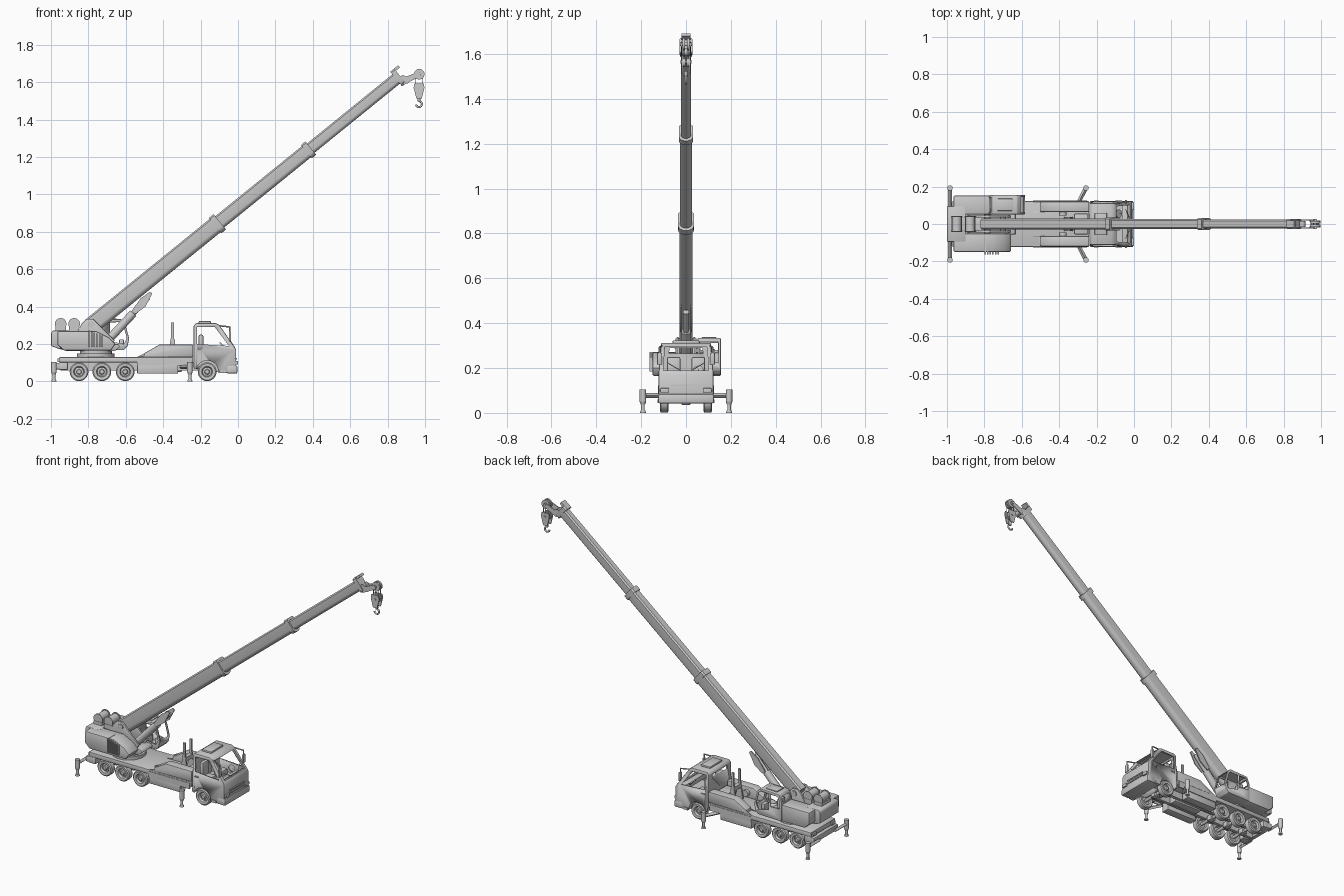
import bpy, bmesh, math
from mathutils import Vector, Matrix

if "Cube" in bpy.data.objects:
    bpy.data.objects.remove(bpy.data.objects["Cube"])

I = Matrix.Identity(4)

def finish(name, bm, M=I, bevel=0):
    bmesh.ops.recalc_face_normals(bm, faces=bm.faces[:])
    me = bpy.data.meshes.new(name)
    bm.to_mesh(me); bm.free()
    me.transform(M)
    ob = bpy.data.objects.new(name, me)
    bpy.context.collection.objects.link(ob)
    bpy.ops.object.select_all(action='DESELECT')
    bpy.context.view_layer.objects.active = ob
    ob.select_set(True)
    if bevel:
        m = ob.modifiers.new('bevel', 'BEVEL')
        m.width, m.segments = bevel, 2
        bpy.ops.object.modifier_apply(modifier='bevel')
    bpy.ops.object.shade_smooth_by_angle(angle=math.radians(35))
    return ob

def prism(name, pts, y0, y1, M=I, bevel=0):
    # extrude an x/z outline along y
    bm = bmesh.new()
    f = bm.faces.new([bm.verts.new((x, y0, z)) for x, z in pts])
    r = bmesh.ops.extrude_face_region(bm, geom=[f])
    bmesh.ops.translate(bm, verts=[v for v in r['geom'] if isinstance(v, bmesh.types.BMVert)], vec=(0, y1 - y0, 0))
    return finish(name, bm, M, bevel)

def box(name, x0, x1, y0, y1, z0, z1, bevel=0, M=I):
    return prism(name, [(x0, z0), (x1, z0), (x1, z1), (x0, z1)], y0, y1, M, bevel)

def cyl(name, p0, p1, r, r2=None, seg=24):
    p0, p1 = Vector(p0), Vector(p1)
    d = p1 - p0
    bm = bmesh.new()
    bmesh.ops.create_cone(bm, cap_ends=True, segments=seg, radius1=r, radius2=r if r2 is None else r2, depth=d.length)
    return finish(name, bm, Matrix.Translation((p0 + p1) / 2) @ d.to_track_quat('Z', 'Y').to_matrix().to_4x4())

def ycyl(name, x, z, y0, y1, r, seg=24):
    return cyl(name, (x, y0, z), (x, y1, z), r, seg=seg)

def cut(ob, *cutters):
    for c in cutters:
        bpy.ops.object.select_all(action='DESELECT')
        bpy.context.view_layer.objects.active = ob
        ob.select_set(True)
        m = ob.modifiers.new('cut', 'BOOLEAN')
        m.operation, m.object, m.solver = 'DIFFERENCE', c, 'EXACT'
        bpy.ops.object.modifier_apply(modifier='cut')
        bpy.data.objects.remove(c)

def inset(pts, k):
    cx, cz = sum(p[0] for p in pts) / len(pts), sum(p[1] for p in pts) / len(pts)
    return [(cx + (x - cx) * k, cz + (z - cz) * k) for x, z in pts]

def lathe(name, prof, M):
    # revolve (radius, y) about the y axis
    bm = bmesh.new()
    vs = [bm.verts.new((r, y, 0)) for r, y in prof]
    es = [bm.edges.new(p) for p in zip(vs, vs[1:])]
    bmesh.ops.spin(bm, geom=vs + es, cent=(0, 0, 0), axis=(0, 1, 0), angle=2 * math.pi, steps=28)
    bmesh.ops.remove_doubles(bm, verts=bm.verts[:], dist=1e-5)
    return finish(name, bm, M)

# wheels and axles
TYRE = [(0, -.016), (.011, -.016), (.014, -.008), (.024, -.005), (.029, -.018), (.044, -.02),
        (.05, -.015), (.05, .015), (.044, .02), (.028, .018), (.024, .008), (0, .008)]
for i, x in enumerate((-.85, -.728, -.603, -.165)):
    for s in (-1, 1):
        M = Matrix.Translation((x, s * .097, .052)) @ Matrix.Rotation(0 if s < 0 else math.pi, 4, 'Z')
        lathe(f'wheel_{i}_{s}', TYRE, M)
        for k in range(8):
            a = k * math.pi / 4
            ycyl('wheel_nut', x + .019 * math.cos(a), .052 + .019 * math.sin(a), s * .1, s * .106, .0025, 6)
    ycyl('axle', x, .052, -.09, .09, .01, 12)
    box('differential', x - .02, x + .02, -.02, .02, .035, .07, .006)

# chassis
box('deck', -.955, -.24, -.122, .122, .102, .13, .003)
for s in (-1, 1):
    y = sorted((s * .03, s * .05))
    box('chassis_rail', -.95, -.03, *y, .06, .102)
    y = sorted((s * .065, s * .12))
    box('side_tank', -.54, -.32, *y, .042, .102, .006)
    box('side_locker', -.955, -.91, *y, .062, .102, .003)
    box('deck_edge', -.54, -.25, *sorted((s * .118, s * .125)), .085, .122)
    prism('mudguard', [(-.545, .13), (-.5, .13), (-.5, .152), (-.42, .197), (-.24, .197), (-.24, .13)], *y, bevel=.004)
    ycyl('exhaust_tank', -.38, .16, s * .045, s * .065, .02)
    box('rear_lamp', -.965, -.955, *sorted((s * .075, s * .11)), .105, .122)
    # boom rest prongs
    prism('boom_rest', [(-.375, .13), (-.325, .13), (-.343, .24), (-.343, .315), (-.358, .315), (-.358, .24)],
          *sorted((s * .028, s * .038)))
box('boom_rest_bar', -.362, -.338, -.036, .036, .2, .225)
box('engine_cover', -.32, -.245, -.055, .055, .13, .175, .004)
box('gearbox', -.5, -.3, -.028, .028, .05, .1, .008)
box('rear_crossbeam', -.975, -.95, -.12, .12, .065, .1, .003)

# outriggers
for s in (-1, 1):
    for x, yb, xb in ((-.984, .08, -.984), (-.257, .1, -.305)):
        y = s * .192
        cyl('outrigger_beam', (xb, s * yb, .077), (x, y, .077), .011, seg=4)
        cyl('outrigger_leg', (x, y, .05), (x, y, .104), .0145)
        cyl('outrigger_collar', (x, y, .038), (x, y, .05), .01, .0145)
        cyl('outrigger_rod', (x, y, .006), (x, y, .04), .008)
        cyl('outrigger_pad', (x, y, 0), (x, y, .01), .0135, .011)

# driver cab, hollow with open windows
CAB = [(-.237, .07), (-.237, .3), (-.225, .312), (-.12, .312), (-.1, .302), (-.018, .185), (-.01, .17), (-.01, .05), (-.08, .045)]
cab = prism('driver_cab', CAB, -.122, .122, bevel=.006)
room = [(-.228, .13), (-.228, .302), (-.118, .302), (-.03, .183), (-.024, .13)]
cut(cab, prism('c', room, -.112, .112),
    prism('c', [(-.218, .2), (-.218, .292), (-.125, .292), (-.048, .19)], -.2, .2),
    box('c', -.125, .05, -.102, .102, .19, .294),
    box('c', -.3, -.2, -.08, .08, .265, .29),
    ycyl('c', -.165, .052, -.2, -.065, .06), ycyl('c', -.165, .052, .065, .2, .06))
for v in cab.data.vertices:
    if v.co.z > .18:
        v.co.y *= 1 - .09 * (v.co.z - .18) / .13
box('roof_hatch', -.21, -.145, -.06, .06, .31, .323, .004)
box('front_bumper', -.06, -.003, -.124, .124, .042, .085, .008)
box('grille', -.014, -.005, -.07, .07, .1, .108)
box('grille', -.014, -.005, -.07, .07, .118, .126)
box('dashboard', -.065, -.025, -.11, .11, .15, .183, .006)
cyl('steering_wheel', (-.085, .055, .19), (-.08, .055, .195), .022)
cyl('steering_column', (-.083, .055, .192), (-.05, .055, .16), .005, seg=10)
for s in (-1, 1):
    box('seat', -.19, -.13, s * .055 - .03, s * .055 + .03, .13, .17, .008)
    box('seat_back', -.21, -.185, s * .055 - .03, s * .055 + .03, .15, .25, .008)
    box('headlamp', -.012, .0, *sorted((s * .075, s * .115)), .09, .11, .003)
    box('door_handle', -.215, -.19, *sorted((s * .118, s * .126)), .172, .178)
    prism('cab_step', [(-.1, .045), (-.065, .045), (-.065, .06), (-.1, .06)], *sorted((s * .1, s * .126)))
    # mirror and arm
    cyl('mirror_arm', (-.1, s * .108, .298), (-.045, s * .118, .292), .004, seg=8)
    cyl('mirror_arm', (-.045, s * .118, .294), (-.042, s * .118, .23), .004, seg=8)
    box('mirror', -.048, -.037, s * .118 - .011, s * .118 + .011, .215, .268, .003)
    cyl('wiper', (-.02, s * .02, .186), (-.045, s * .08, .222), .002, seg=6)

# slewing platform
cyl('slewing_ring', (-.76, 0, .128), (-.76, 0, .15), .1, seg=40)
cyl('slewing_collar', (-.76, 0, .15), (-.76, 0, .175), .085, seg=40)
prism('platform', [(-.96, .175), (-.91, .162), (-.66, .162), (-.63, .185), (-.64, .2), (-.96, .2)], -.055, .055, bevel=.003)
SIDE = [(-.965, .195), (-.93, .165), (-.68, .165), (-.655, .2), (-.69, .235), (-.76, .27), (-.965, .27)]
prism('engine_housing', SIDE, -.15, -.05, bevel=.008)
prism('rear_housing', [(-.965, .195), (-.93, .165), (-.76, .165), (-.76, .27), (-.965, .27)], .05, .152, bevel=.008)
for k in range(6):
    box('louvre', -.8 + k * .014, -.792 + k * .014, -.163, -.09, .185, .272 - .005 * k)
prism('counterweight', [(-1, .19), (-.96, .175), (-.9, .175), (-.9, .272), (-.99, .272), (-1, .26)], -.095, .095, bevel=.006)

# winches
for x in (-.948, -.876):
    ycyl('winch_drum', x, .308, -.036, .036, .026)
    for y in (-.04, .034):
        ycyl('winch_flange', x, .308, y, y + .006, .031)
    box('winch_base', x - .028, x + .028, -.042, .042, .262, .292)

# operator cab
OP = [(-.775, .165), (-.775, .285), (-.755, .33), (-.625, .334), (-.605, .315), (-.582, .23), (-.59, .19), (-.61, .168)]
op = prism('operator_cab', OP, .052, .155, bevel=.004)
cut(op, prism('c', inset(OP, .92), .06, .147),
    prism('c', [(-.685, .215), (-.685, .315), (-.628, .318), (-.614, .305), (-.594, .23), (-.61, .2)], 0, .2),
    prism('c', [(-.76, .24), (-.76, .285), (-.745, .315), (-.695, .315), (-.695, .24)], .1, .2),
    box('c', -.64, -.5, .062, .145, .225, .316), box('c', -.85, -.74, .065, .142, .28, .312))
box('operator_seat', -.73, -.68, .075, .13, .175, .22, .006)
box('operator_seat_back', -.745, -.725, .075, .13, .2, .285, .006)
box('operator_console', -.635, -.61, .08, .125, .18, .225, .004)
box('operator_roof_hatch', -.73, -.65, .07, .135, .33, .338, .003)

# boom foot brackets
for s in (-1, 1):
    prism('boom_bracket', [(-.9, .19), (-.68, .19), (-.66, .22), (-.74, .3), (-.775, .335), (-.81, .335), (-.835, .31)],
          *sorted((s * .034, s * .046)), bevel=.003)
ycyl('boom_pivot', -.785, .305, -.052, .052, .018)

# telescopic boom, built along its own x axis
B = Matrix.Translation((-.775, 0, .305)) @ Matrix.Rotation(math.radians(-39), 4, 'Y')

def boom(name, a, b, w, h):
    w, h = w / 2, h / 2
    sec = [(-w, h - .008), (-w + .008, h), (w - .008, h), (w, h - .008)]
    sec += [(w * math.cos(t), -h + w * .8 - w * .8 * math.sin(t)) for t in [k * math.pi / 8 for k in range(9)]]
    bm = bmesh.new()
    f = bm.faces.new([bm.verts.new((a, y, z)) for y, z in sec])
    r = bmesh.ops.extrude_face_region(bm, geom=[f])
    bmesh.ops.translate(bm, verts=[v for v in r['geom'] if isinstance(v, bmesh.types.BMVert)], vec=(b - a, 0, 0))
    return finish(name, bm, B)

boom('boom_base_section', -.02, .868, .06, .092)
boom('boom_collar', .84, .872, .07, .106)
boom('boom_middle_section', .86, 1.495, .053, .077)
boom('boom_collar', 1.468, 1.498, .063, .092)
boom('boom_top_section', 1.49, 2.1, .046, .064)
boom('boom_end_collar', 2.085, 2.112, .056, .1)
box('boom_head_guard', 2.108, 2.14, -.02, .02, .035, .05, M=B)

# boom head, sheaves and hook block
for s in (-1, 1):
    prism('head_plate', [(.85, 1.615), (.89, 1.588), (.975, 1.632), (.978, 1.65), (.962, 1.655), (.9, 1.63), (.88, 1.64)],
          *sorted((s * .018, s * .023)))
    prism('hook_cheek', [(.943, 1.592), (.993, 1.592), (.997, 1.57), (.982, 1.512), (.954, 1.512), (.939, 1.57)],
          *sorted((s * .014, s * .02)))
    ycyl('head_sheave', .969, 1.643, s * .004, s * .015, .028)
    ycyl('hook_sheave', .968, 1.565, s * .003, s * .013, .024)
    for x in (.95, .987):
        cyl('hoist_rope', (x, s * .009, 1.565), (x, s * .009, 1.643), .002, seg=6)
ycyl('head_pin', .969, 1.643, -.026, .026, .008)
ycyl('hook_pin', .968, 1.565, -.024, .024, .008)
ycyl('head_lower_sheave', .9, 1.608, -.016, .016, .016)
cyl('hook_shank', (.968, 0, 1.525), (.968, 0, 1.497), .01, .007)
cu = bpy.data.curves.new('hook', 'CURVE')
cu.dimensions, cu.bevel_depth, cu.use_fill_caps = '3D', .0055, True
sp = cu.splines.new('POLY')
arc = [(.968, 1.505)] + [(.967 + .016 * math.cos(t), 1.483 + .016 * math.sin(t)) for t in [math.radians(80 - 25 * k) for k in range(11)]]
sp.points.add(len(arc) - 1)
for p, (x, z) in zip(sp.points, arc):
    p.co = (x, 0, z, 1)
bpy.context.collection.objects.link(bpy.data.objects.new('hook', cu))

# lift cylinder under the boom
cyl('lift_cylinder', (-.7, 0, .215), (-.56, 0, .365), .022)
cyl('lift_rod', (-.57, 0, .354), (-.48, 0, .45), .014)
ycyl('lift_foot_pin', -.7, .215, -.045, .045, .014)
for s in (-1, 1):
    prism('lift_bracket', [(-.57, .375), (-.55, .36), (-.495, .4), (-.458, .47), (-.47, .48), (-.52, .445)],
          *sorted((s * .02, s * .027)))
